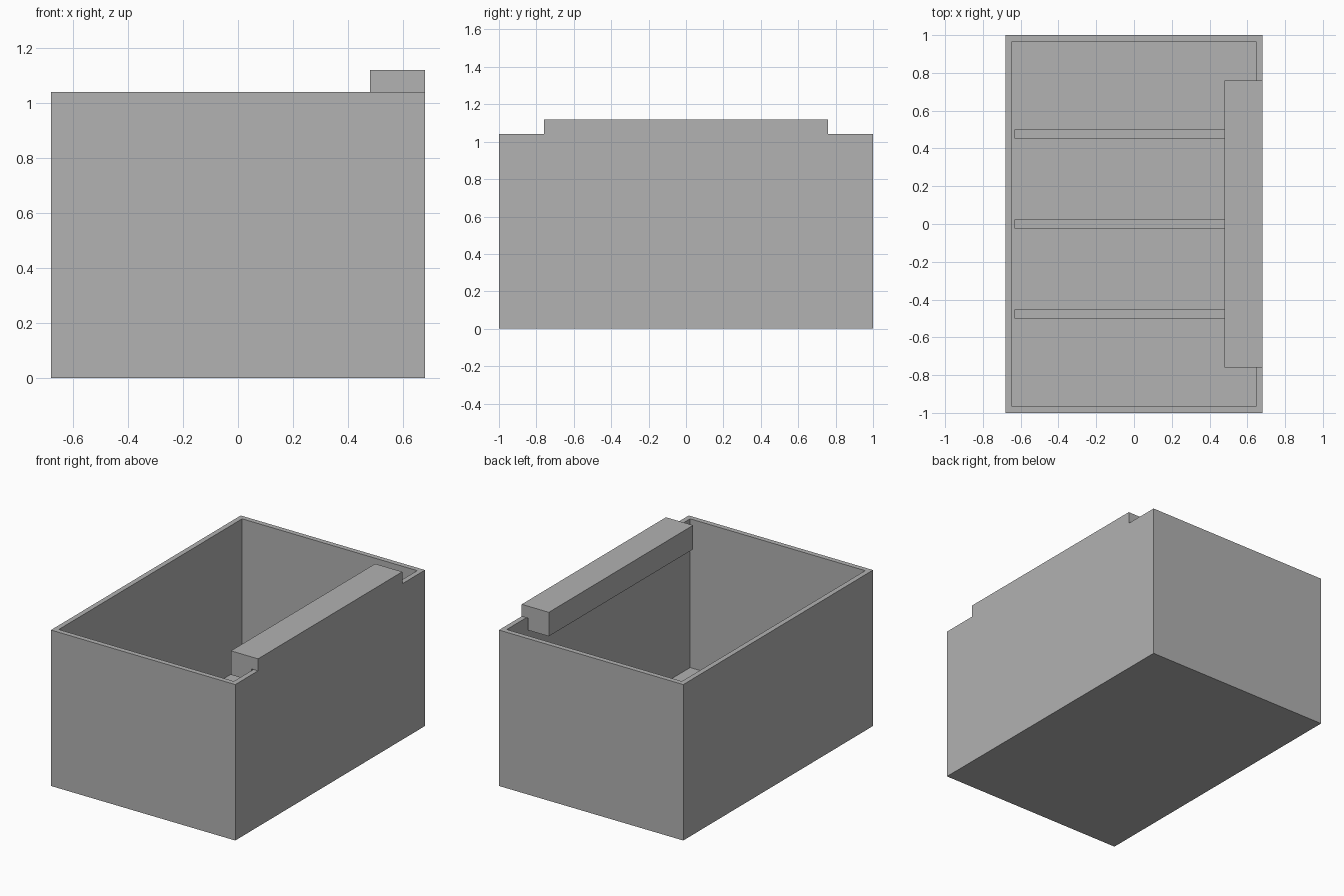
import bpy
import bmesh
from mathutils import Vector

old = bpy.data.objects.get("Cube")
if old:
    bpy.data.objects.remove(old, do_unlink=True)

HALF_X, HALF_Y, HEIGHT = 0.68, 1.0, 1.04
WALL = 0.048
RIB_TOP = 0.14

grey = bpy.data.materials.new("light grey plastic")
grey.use_nodes = True
colour = (0.445, 0.445, 0.445, 1)
grey.diffuse_color = colour
grey.node_tree.nodes["Principled BSDF"].inputs["Base Color"].default_value = colour


def add_object(name, bm):
    bmesh.ops.recalc_face_normals(bm, faces=bm.faces)
    mesh = bpy.data.meshes.new(name)
    bm.to_mesh(mesh)
    bm.free()
    mesh.materials.append(grey)
    obj = bpy.data.objects.new(name, mesh)
    bpy.context.collection.objects.link(obj)
    return obj


def block(low, high):
    low, high = Vector(low), Vector(high)
    bm = bmesh.new()
    bmesh.ops.create_cube(bm, size=1)
    bmesh.ops.scale(bm, vec=high - low, verts=bm.verts)
    bmesh.ops.translate(bm, vec=(low + high) / 2, verts=bm.verts)
    return bm


# Open bin: inset the top face and push it down to the floor
bm = block((-HALF_X, -HALF_Y, 0), (HALF_X, HALF_Y, HEIGHT))
top = max(bm.faces, key=lambda f: f.calc_center_median().z)
bmesh.ops.inset_region(bm, faces=[top], thickness=WALL)
pushed = bmesh.ops.extrude_face_region(bm, geom=[top])
verts = [v for v in pushed["geom"] if isinstance(v, bmesh.types.BMVert)]
bmesh.ops.translate(bm, vec=(0, 0, WALL - HEIGHT), verts=verts)
if top.is_valid:
    bmesh.ops.delete(bm, geom=[top], context="FACES_ONLY")
add_object("open_bin", bm)

# Low ribs across the floor
inner_x = HALF_X - WALL
for name, y in (("front_rib", -0.477), ("middle_rib", 0), ("back_rib", 0.477)):
    add_object(name, block((-inner_x, y - WALL / 2, WALL),
                           (inner_x, y + WALL / 2, RIB_TOP)))

# Rail hooked over the left wall
profile = [(0.48, 0.96), (inner_x, 0.96), (inner_x, HEIGHT),
           (HALF_X, HEIGHT), (HALF_X, 1.12), (0.48, 1.12)]
bm = bmesh.new()
end = bm.faces.new([bm.verts.new((x, -0.76, z)) for x, z in profile])
rail = bmesh.ops.extrude_face_region(bm, geom=[end], use_keep_orig=True)
verts = [v for v in rail["geom"] if isinstance(v, bmesh.types.BMVert)]
bmesh.ops.translate(bm, vec=(0, 1.52, 0), verts=verts)
add_object("rim_rail", bm)
